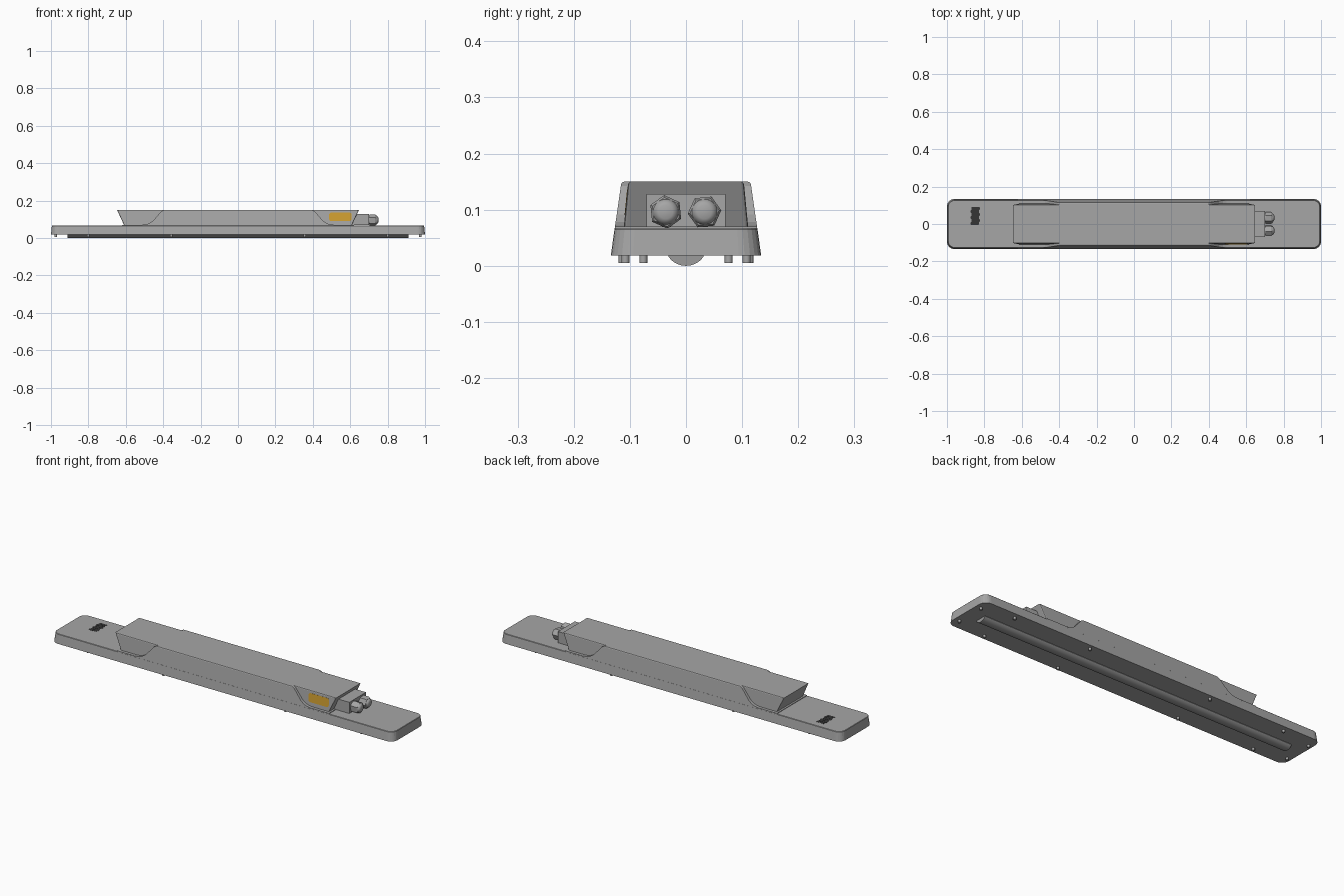
import bpy, bmesh
from math import pi, sin, cos, atan2
from mathutils import Matrix, Vector

cube = bpy.data.objects.get("Cube")
if cube:
    bpy.data.objects.remove(cube, do_unlink=True)


def material(name, color):
    m = bpy.data.materials.new(name)
    m.use_nodes = True
    m.diffuse_color = (*color, 1)
    m.node_tree.nodes["Principled BSDF"].inputs["Base Color"].default_value = (*color, 1)
    return m


HOUSING = material("housing grey", (0.38, 0.38, 0.38))
LENS = material("lens grey", (0.33, 0.33, 0.33))
BLACK = material("plate charcoal", (0.035, 0.035, 0.035))
YELLOW = material("label amber", (0.62, 0.34, 0.03))


def finish(name, bm, mat, smooth=False):
    bmesh.ops.recalc_face_normals(bm, faces=bm.faces)
    mesh = bpy.data.meshes.new(name)
    bm.to_mesh(mesh)
    bm.free()
    obj = bpy.data.objects.new(name, mesh)
    bpy.context.collection.objects.link(obj)
    mesh.materials.append(mat)
    if smooth:
        bpy.ops.object.select_all(action="DESELECT")
        obj.select_set(True)
        bpy.context.view_layer.objects.active = obj
        bpy.ops.object.shade_smooth_by_angle(angle=pi / 6)


def loft(rings):
    """Skin closed rings of equal point count and cap both ends."""
    bm = bmesh.new()
    rows = [[bm.verts.new(p) for p in ring] for ring in rings]
    n = len(rows[0])
    for a, b in zip(rows, rows[1:]):
        for i in range(n):
            j = (i + 1) % n
            bm.faces.new((a[i], a[j], b[j], b[i]))
    bm.faces.new(rows[0])
    bm.faces.new(rows[-1])
    return bm


def rounded_rect(hx, hy, r, z, steps=6):
    points = []
    for k, (sx, sy) in enumerate([(1, 1), (-1, 1), (-1, -1), (1, -1)]):
        for i in range(steps + 1):
            a = (k + i / steps) * pi / 2
            points.append((sx * (hx - r) + r * cos(a), sy * (hy - r) + r * sin(a), z))
    return points


def circle(x, r, sides, turn=0.0):
    return [(x, r * cos(turn + 2 * pi * i / sides), r * sin(turn + 2 * pi * i / sides))
            for i in range(sides)]


def tapered_body(name, outline, low, high, bevel_corners):
    """Sweep an xz outline across y, narrowing from the base up to the roof."""
    def half(z):
        return low + (high - low) * (z - DECK) / (ROOF - DECK)
    bm = loft([[(x, s * half(z), z) for x, z in outline] for s in (-1, 1)])

    def wanted(e):
        a, b = (v.co for v in e.verts)
        along_roof = min(a.z, b.z) > ROOF - 0.001 and abs(a.y - b.y) < 0.001
        corner = abs(a.z - b.z) > 0.05
        return along_roof or (bevel_corners and corner)
    bmesh.ops.bevel(bm, geom=[e for e in bm.edges if wanted(e)], offset=0.005,
                    segments=2, profile=0.5, affect="EDGES")
    finish(name, bm, HOUSING)


DECK, ROOF = 0.067, 0.15

# Base tray
finish("base_tray", loft([rounded_rect(1, 0.134, 0.04, 0.018),
                          rounded_rect(0.995, 0.1275, 0.036, 0.065),
                          rounded_rect(0.993, 0.1255, 0.034, DECK)]), HOUSING)

# Narrow core with overhanging ends
tapered_body("core_housing", [(-0.607, DECK - 0.003), (0.607, DECK - 0.003),
                              (0.647, ROOF), (-0.647, ROOF)], 0.111, 0.103, True)

# Wider middle with flared ends that sweep down to the deck
flare = [(0.62, DECK - 0.002), (0.62, 0.07), (0.515, 0.07), (0.495, 0.072), (0.475, 0.078),
         (0.455, 0.091), (0.42, 0.131), (0.41, 0.142), (0.395, ROOF)]
tapered_body("wide_housing", flare + [(-x, z) for x, z in reversed(flare)],
             0.127, 0.115, False)

# Cable entry box
bm = bmesh.new()
bmesh.ops.create_cube(bm, size=1, matrix=Matrix.Translation((0.645, 0, 0.0985))
                      @ Matrix.Diagonal((0.11, 0.14, 0.059, 1)))
finish("entry_box", bm, HOUSING)

# Cable glands: collar, hex nut and rounded cap
for side, y, turn in (("right", -0.036, pi / 2 + 0.1), ("left", 0.033, 0.1)):
    spot = Vector((0, y, 0.096))
    parts = (("collar", 24, ((0.695, 0.024), (0.707, 0.024))),
             ("nut", 6, ((0.704, 0.03), (0.733, 0.03), (0.74, 0.026))),
             ("cap", 24, ((0.732, 0.024), (0.741, 0.0225), (0.747, 0.018), (0.75, 0.0125))))
    for part, sides, steps in parts:
        bm = loft([circle(x, r, sides, turn) for x, r in steps])
        bmesh.ops.translate(bm, verts=bm.verts, vec=spot)
        finish(f"{side}_gland_{part}", bm, HOUSING, smooth=sides > 6)

# Long curved lens under the tray
w, h = 0.031, 0.016
radius = (w * w + h * h) / (2 * h)
span = atan2(w, radius - h)
arc = [(radius * sin(span * t / 8), radius - radius * cos(span * t / 8)) for t in range(-8, 9)]
arc = [(-w, 0.02)] + arc + [(w, 0.02)]
finish("lens", loft([[(x, y, z) for y, z in arc] for x in (-0.912, 0.912)]), LENS, smooth=True)

# Cover screws around the underside
spots = [(sx * x, sy * y) for sx in (-1, 1) for sy in (-1, 1)
         for x, y in ((0.357, 0.113), (0.8, 0.108), (0.975, 0.076))]
for i, (x, y) in enumerate(spots):
    bm = bmesh.new()
    bmesh.ops.create_cone(bm, cap_ends=True, segments=16, radius1=0.007, radius2=0.007,
                          depth=0.016, matrix=Matrix.Translation((x, y, 0.013)))
    finish(f"cover_screw_{i + 1}", bm, HOUSING, smooth=True)

# Dark staggered strips on the deck
for i in range(6):
    bm = loft([rounded_rect(0.023, 0.0075, 0.004, z, 3) for z in (-0.001, 0.0006)])
    shift = 0.002 if i % 2 else -0.002
    bmesh.ops.translate(bm, verts=bm.verts, vec=(-0.849 + shift, 0.003 + 0.016 * i, DECK))
    finish(f"deck_strip_{i + 1}", bm, BLACK)

# Amber label on the front recess
bm = loft([rounded_rect(0.06, 0.023, 0.012, z, 3) for z in (-0.001, 0.0007)])
tilt = atan2(0.008, ROOF - DECK)
place = Matrix.Translation((0.547, -0.1066, 0.113)) @ Matrix.Rotation(pi / 2 - tilt, 4, "X")
bmesh.ops.transform(bm, matrix=place, verts=bm.verts)
finish("side_label", bm, YELLOW)
